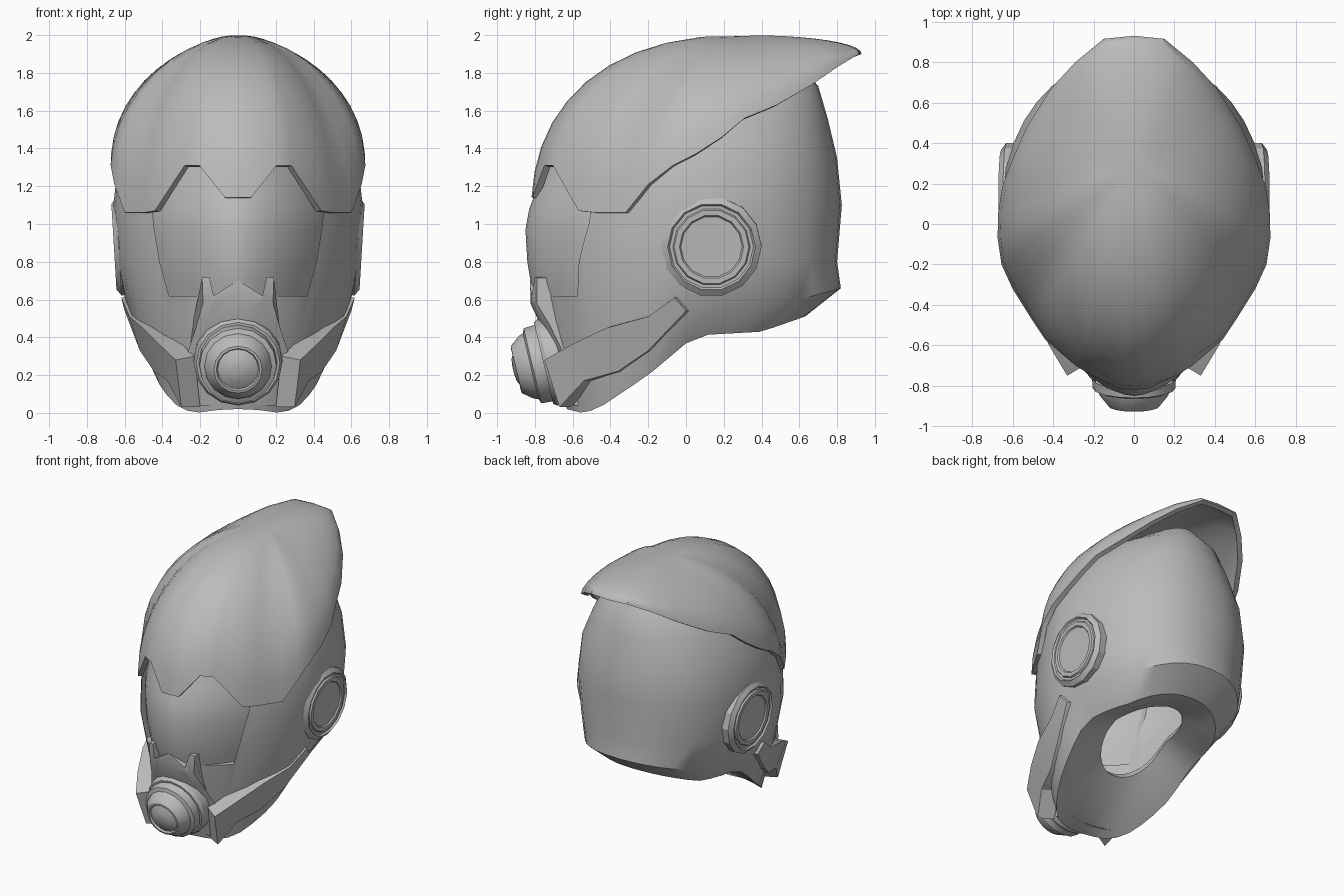
import bpy, bmesh
from math import sin, cos, pi, acos, radians
from mathutils import Vector

if "Cube" in bpy.data.objects:
    bpy.data.objects.remove(bpy.data.objects["Cube"])

grey = bpy.data.materials.new("matte_grey")
grey.use_nodes = True
grey.diffuse_color = (0.5, 0.5, 0.5, 1)
grey.node_tree.nodes["Principled BSDF"].inputs["Base Color"].default_value = (0.5, 0.5, 0.5, 1)


def interp(table, v):
    """Piecewise linear lookup in (key, value) pairs."""
    if v <= table[0][0]:
        return table[0][1]
    for (a, p), (b, q) in zip(table, table[1:]):
        if v <= b:
            return p + (q - p) * (v - a) / (b - a)
    return table[-1][1]


def loft(name, rings, closed=True, cap_start=False, cap_end=False):
    """Skin a list of equally long point rows."""
    bm = bmesh.new()
    rows = [[bm.verts.new(p) for p in ring] for ring in rings]
    n = len(rows[0])
    for a, b in zip(rows, rows[1:]):
        for i in range(n if closed else n - 1):
            j = (i + 1) % n
            bm.faces.new((a[i], a[j], b[j], b[i]))
    if cap_start:
        bm.faces.new(rows[0][::-1])
    if cap_end:
        bm.faces.new(rows[-1])
    bmesh.ops.recalc_face_normals(bm, faces=bm.faces)
    mesh = bpy.data.meshes.new(name)
    bm.to_mesh(mesh)
    bm.free()
    mesh.materials.append(grey)
    obj = bpy.data.objects.new(name, mesh)
    bpy.context.collection.objects.link(obj)
    return obj


def smooth(obj, angle=35):
    bpy.ops.object.select_all(action='DESELECT')
    obj.select_set(True)
    bpy.context.view_layer.objects.active = obj
    bpy.ops.object.shade_smooth_by_angle(angle=radians(angle))


def bake(obj):
    """Apply all modifiers."""
    deps = bpy.context.evaluated_depsgraph_get()
    mesh = bpy.data.meshes.new_from_object(obj.evaluated_get(deps))
    obj.modifiers.clear()
    obj.data = mesh


def thicken(obj, thickness):
    mod = obj.modifiers.new("thickness", 'SOLIDIFY')
    mod.thickness = thickness
    mod.offset = -1
    bake(obj)


def egg(width, front, back, n_front, height, start=0, end=2 * pi, count=40, closed=True):
    """Egg-shaped outline; height is a number or a function of y."""
    ring = []
    for k in range(count if closed else count + 1):
        t = start + (end - start) * k / count
        c, s = cos(t), sin(t)
        e = 2 / (n_front if s < 0 else 2.2)
        x = width * abs(c) ** e * (1 if c > 0 else -1)
        y = abs(s) ** e * (back if s > 0 else -front)
        ring.append((x, y, height(y) if callable(height) else height))
    return ring


def revolve(name, profile, origin, axis, sides):
    """Turn a (radius, distance) profile about an axis."""
    turn = Vector(axis).to_track_quat('Z', 'Y')
    rings = [[Vector(origin) + turn @ Vector((r * cos(2 * pi * k / sides), r * sin(2 * pi * k / sides), d))
              for k in range(sides)] for r, d in profile]
    smooth(loft(name, rings, cap_start=True, cap_end=True), 25)


# Main shell: slanted neck and jaw rings below, level rings above
under = [(-.67, .03), (-.55, 0), (-.47, .02), (-.2, .2), (.05, .41), (.4, .43), (.63, .51)]
ridge = [(-.72, .25), (-.2, .42), (.05, .58), (.3, .6), (.6, .6), (.82, .66)]
shell = loft("main_shell", [
    egg(.23, .22, .42, 2, lambda y: interp(under, y) + .09),
    egg(.36, .46, .54, 2, lambda y: interp(under, y) + .03),
    egg(.47, .63, .63, 1.9, lambda y: interp(under, y)),
    egg(.585, .72, .82, 1.65, lambda y: interp(ridge, y)),
    egg(.641, .8, .8, 1.8, .8),
    egg(.66, .8, .825, 1.65, 1.1),
    egg(.632, .74, .8, 1.65, 1.35),
    egg(.54, .54, .75, 1.6, 1.56),
    egg(.43, .3, .7, 1.8, 1.73),
    egg(.2, .1, .58, 2, 1.87),
], cap_end=True)
thicken(shell, .06)

# Visor opening cut through the shell
half = [(.365, .62), (.415, .8), (.447, 1.0), (.46, 1.2), (.4, 1.38)]
outline = half + [(-x, z) for x, z in reversed(half)]
cutter = loft("opening_cutter", [[(x, y, z) for x, z in outline] for y in (-1.2, -.3)],
              cap_start=True, cap_end=True)
cutter.hide_render = True
cut = shell.modifiers.new("opening", 'BOOLEAN')
cut.operation = 'DIFFERENCE'
cut.solver = 'EXACT'
cut.object = cutter
bake(shell)
bpy.data.objects.remove(cutter)
smooth(shell)

# Visor, set back from the rim of the opening
visor_levels = [(.5, .5, .76), (.68, .535, .82), (.8, .56, .84), (.97, .58, .85),
                (1.08, .58, .83), (1.2, .56, .785), (1.4, .5, .69)]
smooth(loft("visor", [egg(w, f, .5, 1.7, z, pi * 1.05, pi * 1.95, 24, False)
                      for z, w, f in visor_levels], closed=False))

# Hood: meridians run from the crown to a zigzag rim (x, y, z)
rim = [(0, -.82, 1.14), (.07, -.815, 1.14), (.21, -.775, 1.31), (.29, -.73, 1.31),
       (.44, -.57, 1.07), (.5, -.48, 1.06), (.6, -.32, 1.06), (.655, -.2, 1.21),
       (.674, -.07, 1.31), (.672, .05, 1.37), (.65, .19, 1.46), (.605, .31, 1.56),
       (.53, .48, 1.63), (.41, .67, 1.74), (.29, .8, 1.83), (.15, .915, 1.9), (0, .93, 1.9)]
rim += [(-x, y, z) for x, y, z in rim[-2:0:-1]]
fullness = [(-.82, 2.3), (-.57, 2.15), (-.3, 1.92), (0, 1.77), (.3, 1.62), (.67, 1.75), (.9, 2.1)]
crown_y, crown_z, steps = .3, 2.0, 10
hood_rings = []
for step in range(1, steps + 1):
    ring = []
    for x, y, z in rim:
        base = 1.05 if y < -.3 else z
        power = interp(fullness, y)
        sweep = acos(1 - (crown_z - z) / (crown_z - base)) * step / steps
        reach = (1 - cos(sweep) ** power) ** (1 / power)
        ring.append((x * reach, crown_y + (y - crown_y) * reach,
                     crown_z - (crown_z - base) * (1 - cos(sweep))))
    hood_rings.append(ring)
hood = loft("hood", hood_rings, cap_start=True)
thicken(hood, .035)
smooth(hood)

# Nose guard with two prongs, built column by column
guard_rows = [(.04, .2), (.28, .28), (.46, .22), (.58, .185)]
guard_depth = [(.04, -.63), (.28, -.71), (.5, -.78), (.6, -.835), (.75, -.82)]
tops = [(0, .7), (.35, .66), (.68, .62), (.8, .72), (1, .715)]
columns = [(-f, t) for f, t in tops[:0:-1]] + tops
guard_rings = []
for f, top in columns:
    front = []
    for z, w in guard_rows + [(top, .19)]:
        x = f * w
        front.append((x, interp(guard_depth, z) + x * x, z))
    back = [(x, y + .1, z) for x, y, z in reversed(front)]
    guard_rings.append(front + back)
smooth(loft("nose_guard", guard_rings, cap_start=True, cap_end=True), 25)

# Cheek plates: ledge on top, flat side, undercut below
plate_top = [(.33, -.75, .28), (.42, -.6, .365), (.505, -.42, .45), (.575, -.2, .51), (.618, -.06, .61)]
plate_low = [(.3, -.67, .03), (.375, -.54, .17), (.445, -.36, .22), (.52, -.2, .33), (.6, 0, .54)]
for side, label in ((1, "left"), (-1, "right")):
    sections = []
    for (a, b, c), (d, e, f) in zip(plate_top, plate_low):
        sections.append([(side * (a - .1), b + .06, c + .02), (side * a, b, c),
                         (side * d, e, f), (side * (d - .1), e + .06, f)])
    smooth(loft(label + "_cheek_plate", sections, cap_start=True, cap_end=True), 25)

    # Ear discs with stepped rings, leaning in towards the jaw
    revolve(label + "_ear_disc",
            [(.265, -.1), (.265, 0), (.232, .025), (.222, .012), (.205, .012), (.198, .024),
             (.17, .024), (.162, .014), (.15, .014)],
            (side * .632, .135, .88), (side, 0, -.06), 14)

# Respirator, tilted slightly downwards
revolve("respirator",
        [(.235, -.06), (.235, .01), (.222, .03), (.208, .03), (.204, .09), (.178, .1),
         (.17, .125), (.128, .178), (.115, .18), (.108, .165), (.06, .19), (.02, .195)],
        (0, -.725, .27), (0, -.97, -.23), 16)
